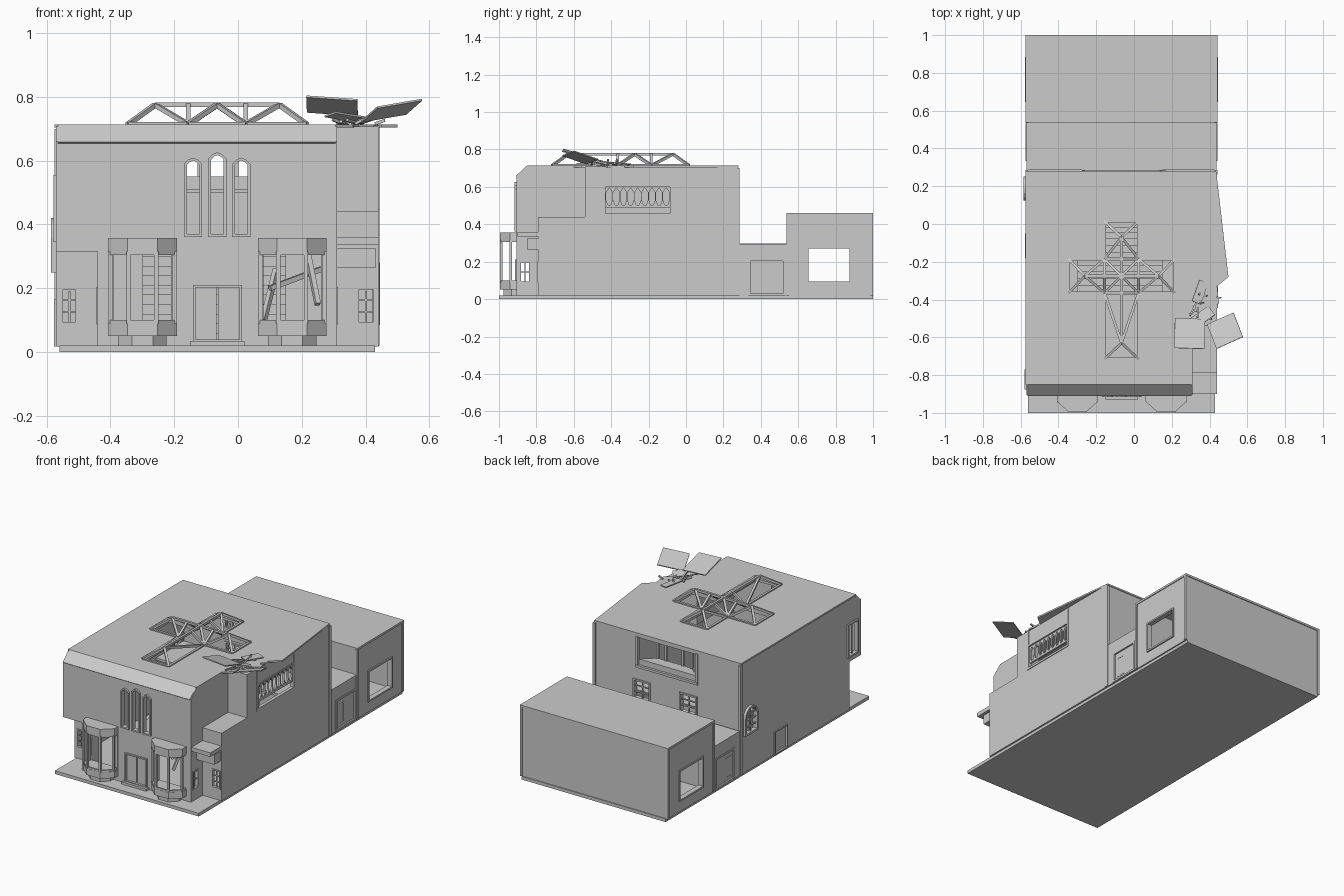
import bpy, bmesh, math, random
from mathutils import Vector, Euler

if "Cube" in bpy.data.objects:
    bpy.data.objects.remove(bpy.data.objects["Cube"])

random.seed(4)


def finish(name, bm):
    bmesh.ops.recalc_face_normals(bm, faces=bm.faces[:])
    me = bpy.data.meshes.new(name)
    bm.to_mesh(me)
    bm.free()
    ob = bpy.data.objects.new(name, me)
    bpy.context.scene.collection.objects.link(ob)
    return ob


def boxes(name, *dims):
    bm = bmesh.new()
    for x0, x1, y0, y1, z0, z1 in dims:
        vs = bmesh.ops.create_cube(bm, size=1)['verts']
        for v in vs:
            v.co = ((x0 + x1) / 2 + v.co.x * (x1 - x0), (y0 + y1) / 2 + v.co.y * (y1 - y0),
                    (z0 + z1) / 2 + v.co.z * (z1 - z0))
    return finish(name, bm)


def prism(name, pts, axis, a, b):
    put = {'x': lambda u, v, d: (d, u, v), 'y': lambda u, v, d: (u, d, v), 'z': lambda u, v, d: (u, v, d)}[axis]
    bm = bmesh.new()
    f = bm.faces.new([bm.verts.new(put(u, v, a)) for u, v in pts])
    ext = bmesh.ops.extrude_face_region(bm, geom=[f])['geom']
    d = Vector(put(0, 0, b)) - Vector(put(0, 0, a))
    bmesh.ops.translate(bm, vec=d, verts=[e for e in ext if isinstance(e, bmesh.types.BMVert)])
    return finish(name, bm)


def beams(name, segs, w):
    bm = bmesh.new()
    for p, q in segs:
        p, q = Vector(p), Vector(q)
        rot = (q - p).to_track_quat('Z', 'Y')
        for v in bmesh.ops.create_cube(bm, size=1)['verts']:
            v.co = (p + q) / 2 + rot @ Vector((v.co.x * w, v.co.y * w, v.co.z * (q - p).length))
    return finish(name, bm)


def cut(ob, tool):
    m = ob.modifiers.new('cut', 'BOOLEAN')
    m.operation, m.solver, m.object = 'DIFFERENCE', 'EXACT', tool
    bpy.context.view_layer.objects.active = ob
    bpy.ops.object.modifier_apply(modifier='cut')
    bpy.data.objects.remove(tool)


def rect(u0, u1, v0, v1):
    return [(u0, v0), (u1, v0), (u1, v1), (u0, v1)]


def pointed(u0, u1, v0, v1):
    c, w = (u0 + u1) / 2, u1 - u0
    return [(u0, v0), (u1, v0), (u1, v1 - w * .35), (c + w * .25, v1 - w * .1), (c, v1),
            (c - w * .25, v1 - w * .1), (u0, v1 - w * .35)]


def rounded(u0, u1, v0, v1):
    c, r = (u0 + u1) / 2, (u1 - u0) / 2
    return [(u0, v0), (u1, v0)] + [(c + r * math.cos(k * math.pi / 8), v1 - r + r * math.sin(k * math.pi / 8))
                                   for k in range(9)]


def window(name, wall, shape, axis, at, dims, depth=.012, t=.008, nv=0, nh=0):
    """Cut an opening through the wall and set a frame with bars in it."""
    u0, u1, v0, v1 = dims
    cut(wall, prism('cutter', shape(*dims), axis, at - .05, at + .05))
    fr = prism(name + '_frame', shape(u0 - t / 2, u1 + t / 2, v0 - t / 2, v1 + t / 2), axis, at - depth, at + depth)
    cut(fr, prism('cutter', shape(u0 + t / 2, u1 - t / 2, v0 + t / 2, v1 - t / 2), axis, at - .06, at + .06))
    bars = [(u0 + (u1 - u0) * k / (nv + 1),) * 2 + (v0, v1 - t) for k in range(1, nv + 1)]
    bars += [(u0, u1) + (v0 + (v1 - v0) * k / (nh + 1),) * 2 for k in range(1, nh + 1)]
    P = (lambda u, v: (at, u, v)) if axis == 'x' else (lambda u, v: (u, at, v))
    if bars:
        beams(name + '_bars', [(P(a, c), P(b, d)) for a, b, c, d in bars], t * .7)


# ground slab
boxes('base_slab', (-.56, .43, -1, 1, 0, .02))

# main hall shell with recessed front corners
hall = boxes('main_hall', (-.57, .44, -.905, .275, .018, .708))
inside = boxes('inside', (-.55, .42, -.885, .255, .03, .69))
pockets = [(-.7, -.44, -1, -.79, 0, .315), (.31, .6, -1, -.79, 0, .9), (.31, .6, -.85, -.54, .44, .9)]
for x0, x1, y0, y1, z0, z1 in pockets:
    cut(hall, boxes('cutter', (x0, x1, y0, y1, z0, z1)))
    cut(inside, boxes('cutter', (x0 - .021, x1 + .021, y0 - .02, y1 + .021, z0 - .021, z1 + .021)))
cut(hall, inside)

# roof sheet with the torn right edge, and the cross-shaped skylight opening
roof = prism('roof', [(-.575, -.85), (.31, -.85), (.31, -.6), (.36, -.56), (.38, -.47), (.45, -.42), (.44, -.33),
                      (.5, -.28), (.435, .28), (-.575, .28)], 'z', .704, .714)
arms = [(-.34, .21, -.36, -.19), (-.15, .015, -.715, .015)]
for ob in (hall, roof):
    for a in arms:
        cut(ob, boxes('cutter', a + (.6, .8)))

# chamfered front cornice: take the corner off and lay a sloping strip on it
cut(hall, prism('cutter', [(-1, .66), (-.905, .66), (-.85, .712), (-.85, .8), (-1, .8)], 'x', -.7, .7))
prism('front_cornice', [(-.91, .658), (-.85, .714), (-.845, .704), (-.9, .65)], 'x', -.565, .305)

# skylight truss: two hipped frames that cross
mx, my, top, low = -.066, -.275, .775, .714
segs = []
for lo, hi, c, half, alongx in ((-.345, .215, my, .09, True), (-.715, .015, mx, .09, False)):
    P = (lambda s, t, z: (s, t, z)) if alongx else (lambda s, t, z: (t, s, z))
    a, b = lo + .085, hi - .085
    segs.append((P(a, c, top), P(b, c, top)))
    for e, r in ((lo, a), (hi, b)):
        segs.append((P(e, c - half, low), P(e, c + half, low)))
        for s in (-half, half):
            segs.append((P(e, c + s, low), P(r, c, top)))
    mid = mx if alongx else my
    for s in (-half, half):
        for e, r in ((lo, a), (hi, b)):
            k = mid + math.copysign(.09, e - mid)
            segs += [(P(e, c + s, low), P(k, c + s, low)), (P(k, c + s, low), P(r, c, top)),
                     (P(k, c + s, low), P(mid, c, top)), (P(k, c + s, low), P(k, c, top))]
beams('skylight_truss', segs, .014)

# lancet windows over the entrance
for x0, x1, z in ((-.165, -.117, .605), (-.089, -.041, .622), (-.014, .034, .605)):
    window('lancet_window', hall, pointed, 'y', -.9, (x0, x1, .365, z), .016, .009)

# entrance doors
window('entrance', hall, rect, 'y', -.9, (-.137, .008, .035, .207), .014)
boxes('entrance_doors', (-.135, -.067, -.9, -.892, .036, .205), (-.062, .006, -.9, -.892, .036, .205))
boxes('entrance_step', (-.15, .02, -.93, -.9, .02, .034))

# two polygonal bay windows
for cx in (-.3, .17):
    cut(hall, boxes('cutter', (cx - .09, cx + .09, -.95, -.86, .09, .315)))
    out = [(cx - .108, -.9), (cx - .108, -.94), (cx - .047, -.995), (cx + .047, -.995), (cx + .108, -.94), (cx + .108, -.9)]
    prism('bay_base', out, 'z', .05, .09)
    prism('bay_foot', [(cx + (x - cx) * .7, -.9 + (y + .9) * .8) for x, y in out], 'z', .018, .052)
    prism('bay_cap', out, 'z', .315, .357)
    ins = [(cx + (x - cx) * .93, -.9 + (y + .9) * .93) for x, y in out]
    beams('bay_posts', [((x, y, .09), (x, y, .315)) for x, y in ins], .013)
    beams('bay_rails', [((*p, z), (*q, z)) for p, q in zip(ins, ins[1:]) for z in (.095, .31)], .011)

# small windows in the recessed corners
window('left_corner_window', hall, rect, 'y', -.782, (-.552, -.505, .09, .2), nv=1, nh=2)
window('right_corner_window', hall, rect, 'y', -.782, (.375, .428, .09, .2), nv=1, nh=2)
window('right_recess_window', hall, rect, 'x', .302, (-.885, -.835, .09, .2), nv=1, nh=1)
window('left_recess_window', hall, rect, 'x', -.432, (-.885, -.835, .09, .2), nv=1, nh=1)

# ledge over the right recess
boxes('corner_ledge', (.3, .44, -.9, -.785, .335, .36), (.305, .432, -.85, -.785, .265, .325))

# left side openings
window('left_arch_window', hall, rounded, 'x', -.572, (.13, .245, .255, .415), .014, .012, 1, 3)
window('left_upper_window', hall, rect, 'x', -.565, (-.87, -.775, .35, .55), .014, .01, 1, 0)
window('left_door', hall, rect, 'x', -.565, (-.175, -.055, .022, .16), .012, .008)
boxes('left_door_leaf', (-.565, -.556, -.175, -.055, .022, .16))

# right side gallery opening with a row of pointed arches
cut(hall, boxes('cutter', (.4, .5, -.43, -.085, .455, .6)))
screen = boxes('gallery_screen', (.422, .434, -.432, -.083, .49, .602))
for k in range(9):
    y = -.425 + k * .038
    cut(screen, prism('cutter', [(y + .008, .503), (y + .022, .503), (y + .032, .53), (y + .032, .57), (y + .015, .595),
                                 (y - .002, .57), (y - .002, .53)], 'x', .4, .46))
boxes('gallery_frame', (.425, .444, -.445, -.43, .445, .71), (.425, .444, -.085, -.07, .445, .71),
      (.425, .444, -.445, -.07, .445, .458), (.425, .444, -.445, -.07, .6, .61))

# rear loggia and lower rear windows
cut(hall, boxes('cutter', (-.265, .14, .2, .35, .51, .685)))
boxes('loggia_trim', (-.275, .15, .25, .285, .5, .515), (-.275, -.26, .26, .282, .515, .69),
      (.135, .15, .26, .282, .515, .69))
prism('loggia_parapet', [(-.26, .27), (-.18, .2), (.055, .2), (.135, .27)], 'z', .51, .55)
beams('loggia_posts', [((x, .2, .55), (x, .2, .69)) for x in (-.18, -.12, -.005, .055)], .014)
for cx in (-.21, .11):
    window('rear_window', hall, rect, 'y', .267, (cx - .055, cx + .055, .305, .42), .016, .01, 1, 2)
boxes('rear_corner_trim', (-.575, -.56, .262, .285, .02, .7), (.425, .443, .262, .285, .02, .7))

# inside: upper floor and stairs seen through the openings
boxes('upper_floor', (-.555, .425, -.02, .26, .335, .35))
boxes('inner_stairs', *[(-.3, .15, -.36 + .035 * k, -.32 + .035 * k, .025, .06 + .03 * k) for k in range(10)])
beams('fallen_beams', [((.1, -.8, .2), (.26, -.7, .26)), ((.25, -.8, .15), (.22, -.72, .3)),
                       ((.08, -.75, .1), (.12, -.7, .26))], .016)

# connecting passage with glazed doors on both sides
link = boxes('passage', (-.57, .438, .285, .545, .018, .295))
cut(link, boxes('cutter', (-.55, .418, .3, .53, .03, .28)))
for sx, x in (('left', -.56), ('right', .428)):
    window(sx + '_passage_door', link, rect, 'x', x, (.34, .525, .025, .21), .014, .012, 1, 0)
    window(sx + '_door_panel', link, rect, 'x', x, (.36, .42, .05, .17), .005, .008)
    boxes(sx + '_door_glass', (x - .004, x + .004, .34, .525, .025, .21))
beams('passage_roof_seams', [((x, .29, .295), (x, .54, .295)) for x in (-.27, .135)], .006)

# rear annex with a large window on each side
annex = boxes('rear_annex', (-.57, .438, .54, .995, .018, .45))
cut(annex, boxes('cutter', (-.55, .418, .56, .975, .03, .435)))
boxes('annex_roof_edge', (-.575, .443, .538, 1, .448, .461))
boxes('annex_corner_trim', *[(x, x + .016, y, y + .016, .02, .45) for x in (-.575, .427) for y in (.536, .983)])
for sx, x in (('left', -.56), ('right', .43)):
    window(sx + '_annex_window', annex, rect, 'x', x, (.65, .88, .09, .275), .016, .01)


# torn roof plates and splintered rafters at the broken corner
def plate(name, loc, size, rot):
    ob = boxes(name, *[(-size[0] / 2, size[0] / 2, -size[1] / 2, size[1] / 2, -.003, .003)])
    ob.location, ob.rotation_euler = loc, Euler([math.radians(r) for r in rot])


plate('loose_plate_a', (.295, -.58, .772), (.16, .165, 0), (-17, 4, -2))
plate('loose_plate_b', (.482, -.565, .757), (.155, .145, 0), (-18, -9, 24))
plate('loose_plate_c', (.35, -.5, .735), (.15, .06, 0), (-12, 8, 35))
plate('loose_plate_d', (.35, -.36, .724), (.05, .12, 0), (-5, 6, -20))
splinters = []
for k in range(12):
    p = Vector((random.uniform(.3, .44), random.uniform(-.52, -.36), .716))
    splinters.append((p, p + Vector((random.uniform(-.05, .05), random.uniform(-.1, .02), random.uniform(.005, .035)))))
beams('splintered_rafters', splinters, .009)
